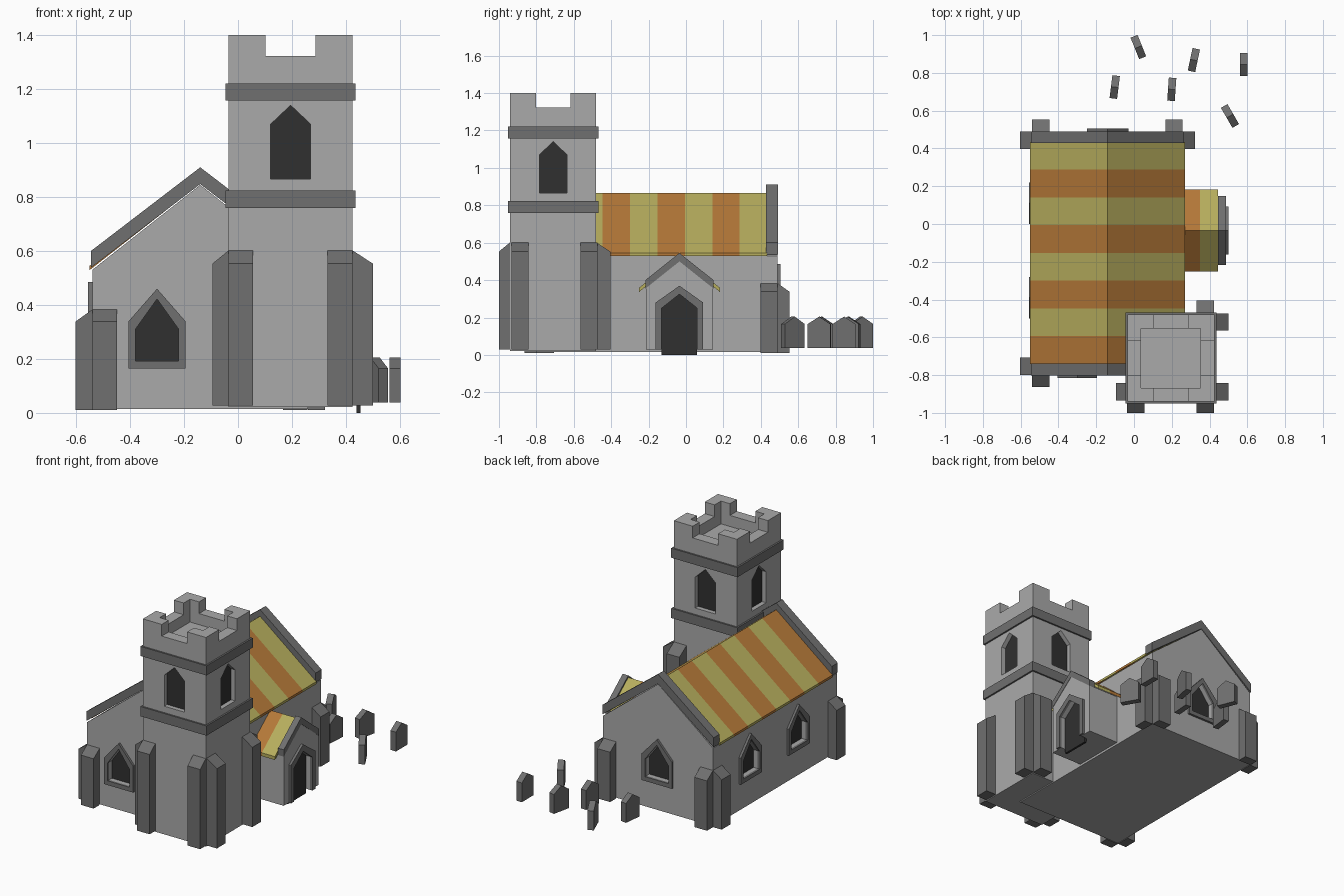
import bpy, bmesh
from math import radians

if "Cube" in bpy.data.objects:
    bpy.data.objects.remove(bpy.data.objects["Cube"])


def material(name, r, g, b):
    m = bpy.data.materials.new(name)
    m.diffuse_color = (r, g, b, 1)
    m.use_nodes = True
    m.node_tree.nodes["Principled BSDF"].inputs["Base Color"].default_value = m.diffuse_color
    return m


STONE = material("stone", 0.40, 0.40, 0.40)
TRIM = material("trim_stone", 0.16, 0.16, 0.16)
GLASS = material("dark_glass", 0.03, 0.03, 0.03)
YELLOW = material("yellow_tiles", 0.47, 0.42, 0.11)
ORANGE = material("orange_tiles", 0.46, 0.19, 0.04)


def prism(name, pts, d0, d1, mat, loc=(0, 0), rot=0, hole=None):
    """Profile in local x/z, extruded along local -y from d0 to d1, then turned about z.
    With hole (same point count) the result is a ring."""
    bm = bmesh.new()
    n = len(pts)
    loops = [[[bm.verts.new((u, -d, z)) for u, z in p] for d in (d0, d1)]
             for p in ([pts, hole] if hole else [pts])]
    for a, b in loops:
        for i in range(n):
            j = (i + 1) % n
            bm.faces.new((a[i], a[j], b[j], b[i]))
    for k in range(2):
        if hole:
            o, h = loops[0][k], loops[1][k]
            for i in range(n):
                j = (i + 1) % n
                bm.faces.new((o[i], o[j], h[j], h[i]))
        else:
            bm.faces.new(loops[0][k])
    bmesh.ops.recalc_face_normals(bm, faces=bm.faces)
    me = bpy.data.meshes.new(name)
    bm.to_mesh(me)
    bm.free()
    me.materials.append(mat)
    ob = bpy.data.objects.new(name, me)
    ob.location = (loc[0], loc[1], 0)
    ob.rotation_euler.z = radians(rot)
    bpy.context.collection.objects.link(ob)
    return ob


def rect(w, z0, z1):
    return [(-w, z0), (w, z0), (w, z1), (-w, z1)]


def arch(w, z0, zs, zt):
    return [(-w, z0), (w, z0), (w, zs), (0, zt), (-w, zs)]


def chevron(c, w, eave, ridge, t):
    return [(c - w, eave - t), (c, ridge - t), (c + w, eave - t),
            (c + w, eave), (c, ridge), (c - w, eave)]


def cut(target, cutter):
    cutter.hide_render = True
    cutter.hide_viewport = True
    cutter.display_type = 'WIRE'
    m = target.modifiers.new("cut", 'BOOLEAN')
    m.operation = 'DIFFERENCE'
    m.solver = 'EXACT'
    m.object = cutter


def opening(name, wall, hole, loc, rot, frame=None, cut_hole=None):
    """Recessed dark pane in a wall, with an optional raised stone frame."""
    cut(wall, prism(name + "_cutter", cut_hole or hole, -0.035, 0.05, STONE, loc, rot))
    prism(name + "_pane", hole, -0.045, -0.03, GLASS, loc, rot)
    if frame:
        prism(name + "_frame", frame, 0, 0.015, TRIM, loc, rot, hole=hole)


# Nave walls and gable copings
nave = prism("nave_walls", [(-0.54, 0.015), (0.26, 0.015), (0.26, 0.53), (-0.14, 0.845), (-0.54, 0.53)],
             -0.49, 0.80, STONE)
for name, d in (("back_gable_coping", -0.49), ("front_gable_coping", 0.74)):
    prism(name, chevron(-0.14, 0.405, 0.60, 0.91, 0.062), d - 0.001, d + 0.061, TRIM)

# Striped nave roof
step = 1.174 / 8
for i in range(8):
    d = -0.434 + i * step
    prism("nave_roof_stripe", chevron(-0.14, 0.41, 0.545, 0.866, 0.016), d, d + step,
          ORANGE if i % 2 else YELLOW)

# Nave windows
for name, x, y, rot, w, z in (("front_window", -0.30, -0.80, 0, 0.105, 0.165),
                              ("back_window", -0.14, 0.49, 180, 0.11, 0.19),
                              ("left_window_a", -0.54, 0.11, -90, 0.11, 0.19),
                              ("left_window_b", -0.54, -0.39, -90, 0.11, 0.19)):
    opening(name, nave, arch(w - 0.025, z + 0.028, z + 0.145, z + 0.257), (x, y), rot,
            arch(w, z, z + 0.175, z + 0.295))

# Tower with battlements
TX, TY, TH = 0.195, -0.71, 0.23
tower = prism("tower", rect(TH, 0.022, 1.40), -TH, TH, STONE, (TX, TY))
cut(tower, prism("parapet_well_cutter", rect(0.158, 1.25, 1.5), -0.158, 0.158, STONE, (TX, TY)))
for rot in (0, 90):
    cut(tower, prism("crenel_cutter", rect(0.0925, 1.323, 1.5), -0.3, 0.3, STONE, (TX, TY), rot))
for z0, z1 in ((0.76, 0.824), (1.157, 1.22)):
    ring, inner = [(-0.241, -0.241), (0.241, -0.241), (0.241, 0.241), (-0.241, 0.241)], 0.2295
    for rot in (0, 90, 180, 270):
        # each side of the string course, mitred by overlap at the corners
        prism("tower_band", rect(0.241, z0, z1), inner, 0.241, TRIM, (TX, TY), rot)
for rot, dx, dy in ((0, 0, -TH), (90, TH, 0), (180, 0, TH), (270, -TH, 0)):
    opening("belfry_window", tower, arch(0.074, 0.866, 1.07, 1.14), (TX + dx, TY + dy), rot)


# Buttresses: local x points outward, sloping cap
def buttress(x, y, rot, depth, z0, z_out, z_in):
    prism("buttress", [(0, z0), (depth, z0), (depth, z_out), (0, z_in)],
          -0.046, 0.046, TRIM, (x, y), rot)


OUT = {'E': 0, 'N': 90, 'W': 180, 'S': 270}
for x, y, o in ((0.01, -0.94, 'S'), (-0.035, -0.888, 'W'), (0.378, -0.94, 'S'),
                (0.425, -0.888, 'E'), (0.425, -0.519, 'E'), (0.378, -0.48, 'N')):
    depth = 0.075 if o in 'EN' else 0.06
    buttress(x, y, OUT[o], depth, 0.028, 0.553, 0.602)
for x, y, o in ((-0.494, -0.80, 'S'), (-0.54, -0.753, 'W'), (-0.494, 0.49, 'N'),
                (-0.54, 0.444, 'W'), (0.212, 0.49, 'N'), (0.26, 0.444, 'E')):
    buttress(x, y, OUT[o], 0.063, 0.01, 0.338, 0.383)

# Porch facing right: local x is world y, depth is world x
PY = (0, -0.035)
porch = prism("porch_walls", arch(0.18, 0.03, 0.36, 0.505), 0.26, 0.484, STONE, PY, 90)
prism("porch_coping", chevron(0, 0.182, 0.40, 0.545, 0.045), 0.445, 0.486, TRIM, PY, 90)
prism("porch_roof_orange", chevron(0, 0.217, 0.358, 0.532, 0.022), 0.26, 0.35, ORANGE, PY, 90)
prism("porch_roof_yellow", chevron(0, 0.217, 0.358, 0.532, 0.022), 0.35, 0.445, YELLOW, PY, 90)
opening("porch_door", porch, arch(0.095, 0.0, 0.25, 0.325), (0.484, -0.035), 90,
        cut_hole=arch(0.095, -0.02, 0.25, 0.325))
# door surround, open at the bottom
prism("porch_door_frame", [(-0.127, 0.03), (-0.095, 0.03), (-0.095, 0.25), (0, 0.325), (0.095, 0.25),
                           (0.095, 0.03), (0.127, 0.03), (0.127, 0.28), (0, 0.37), (-0.127, 0.28)],
      0.484, 0.50, TRIM, PY, 90)

# Gravestones behind the church
for x, y, a in ((0.023, 0.937, 22), (-0.102, 0.725, -7), (0.2, 0.713, -4),
                (0.317, 0.868, -12), (0.582, 0.845, 0), (0.508, 0.572, 30)):
    prism("gravestone", arch(0.061, 0.038, 0.165, 0.205), -0.02, 0.02, TRIM, (x, y), 90 + a)
